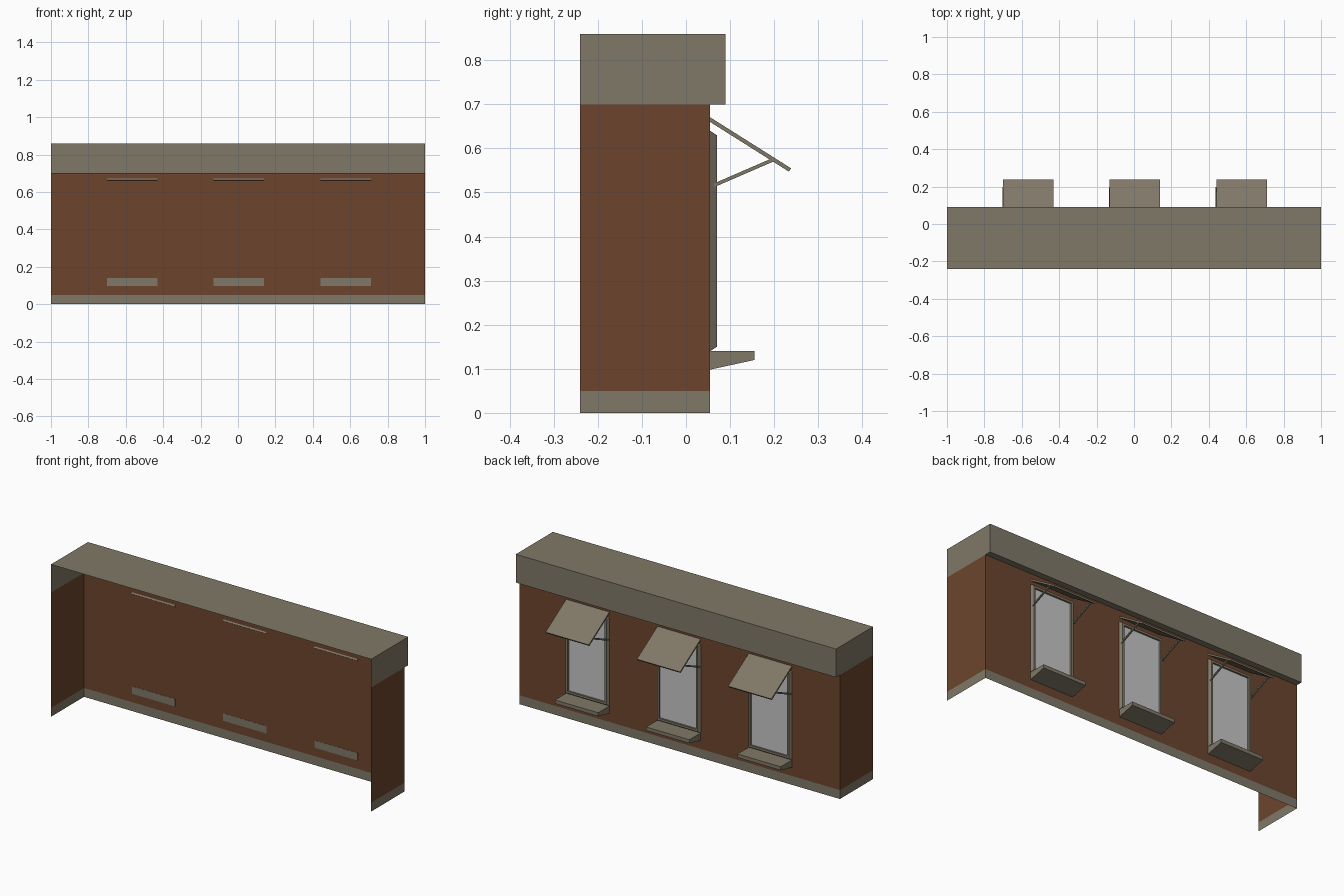
import bpy, bmesh, math
from mathutils import Vector

if "Cube" in bpy.data.objects:
    bpy.data.objects.remove(bpy.data.objects["Cube"])


def mat(name, col):
    m = bpy.data.materials.new(name)
    m.diffuse_color = (*col, 1)
    m.use_nodes = True
    m.node_tree.nodes["Principled BSDF"].inputs["Base Color"].default_value = m.diffuse_color
    return m


STONE = mat("stone_grey", (0.216, 0.190, 0.138))
BRICK = mat("brick_brown", (0.150, 0.060, 0.027))
GLASS = mat("pale_glass", (0.57, 0.57, 0.57))


def finish(name, bm, mats):
    me = bpy.data.meshes.new(name)
    bm.to_mesh(me)
    bm.free()
    for m in mats:
        me.materials.append(m)
    ob = bpy.data.objects.new(name, me)
    bpy.context.collection.objects.link(ob)
    return ob


def prism(name, profile, x0, x1, m):
    """Closed (y, z) profile extruded along x."""
    bm = bmesh.new()
    face = bm.faces.new([bm.verts.new((x0, y, z)) for y, z in profile])
    ext = bmesh.ops.extrude_face_region(bm, geom=[face])
    moved = [v for v in ext["geom"] if isinstance(v, bmesh.types.BMVert)]
    bmesh.ops.translate(bm, verts=moved, vec=(x1 - x0, 0, 0))
    bmesh.ops.recalc_face_normals(bm, faces=bm.faces)
    return finish(name, bm, [m])


def bar(name, a, b, t, x0, x1, m):
    """Flat bar of thickness t between two (y, z) points."""
    a, b = Vector(a), Vector(b)
    d = (b - a).normalized()
    n = Vector((-d.y, d.x)) * t / 2
    return prism(name, [a + n, b + n, b - n, a - n], x0, x1, m)


FRONT, WALL, LIP = -0.24, 0.055, 0.09


def shell(name, y, z0, z1, m, capped=False):
    """Open-fronted sheet: one long wall, two ends, optional roof and soffit."""
    bm = bmesh.new()

    def quad(*pts):
        bm.faces.new([bm.verts.new(p) for p in pts])

    quad((1, y, z0), (-1, y, z0), (-1, y, z1), (1, y, z1))
    quad((1, FRONT, z0), (1, y, z0), (1, y, z1), (1, FRONT, z1))
    quad((-1, y, z0), (-1, FRONT, z0), (-1, FRONT, z1), (-1, y, z1))
    if capped:
        quad((-1, FRONT, z1), (1, FRONT, z1), (1, y, z1), (-1, y, z1))
        quad((-1, WALL, z0), (-1, y, z0), (1, y, z0), (1, WALL, z0))
    bmesh.ops.remove_doubles(bm, verts=bm.verts, dist=1e-5)
    return finish(name, bm, [m])


# wall: plinth, brick and cornice
shell("plinth", WALL, 0, 0.05, STONE)
shell("brick_wall", WALL, 0.05, 0.70, BRICK)
shell("cornice", LIP, 0.70, 0.86, STONE, capped=True)


def window(cx):
    """Bevelled frame made from nested rings, with recessed glass."""
    bm = bmesh.new()
    rings = []
    for inset, y in ((0, WALL), (0.01, 0.07), (0.022, 0.07), (0.022, 0.06)):
        w, z0, z1 = 0.137 - inset, 0.14 + inset, 0.64 - inset
        rings.append([bm.verts.new(p) for p in (
            (cx + w, y, z0), (cx - w, y, z0), (cx - w, y, z1), (cx + w, y, z1))])
    for r, s in zip(rings, rings[1:]):
        for i in range(4):
            j = (i + 1) % 4
            bm.faces.new((r[i], r[j], s[j], s[i]))
    bm.faces.new(rings[-1]).material_index = 1
    return finish("window", bm, [STONE, GLASS])


# three windows, each with sill, awning and two struts
for cx in (-0.565, 0.005, 0.575):
    window(cx)
    prism("sill", [(0.054, 0.14), (0.155, 0.14), (0.155, 0.12), (0.054, 0.098)],
          cx - 0.135, cx + 0.135, STONE)
    bar("awning", (0.052, 0.667), (0.236, 0.551), 0.009,
        cx - 0.135, cx + 0.135, STONE)
    for sx in (-0.134, 0.128):
        bar("awning_strut", (0.063, 0.516), (0.197, 0.574), 0.008,
            cx + sx - 0.004, cx + sx + 0.004, STONE)
